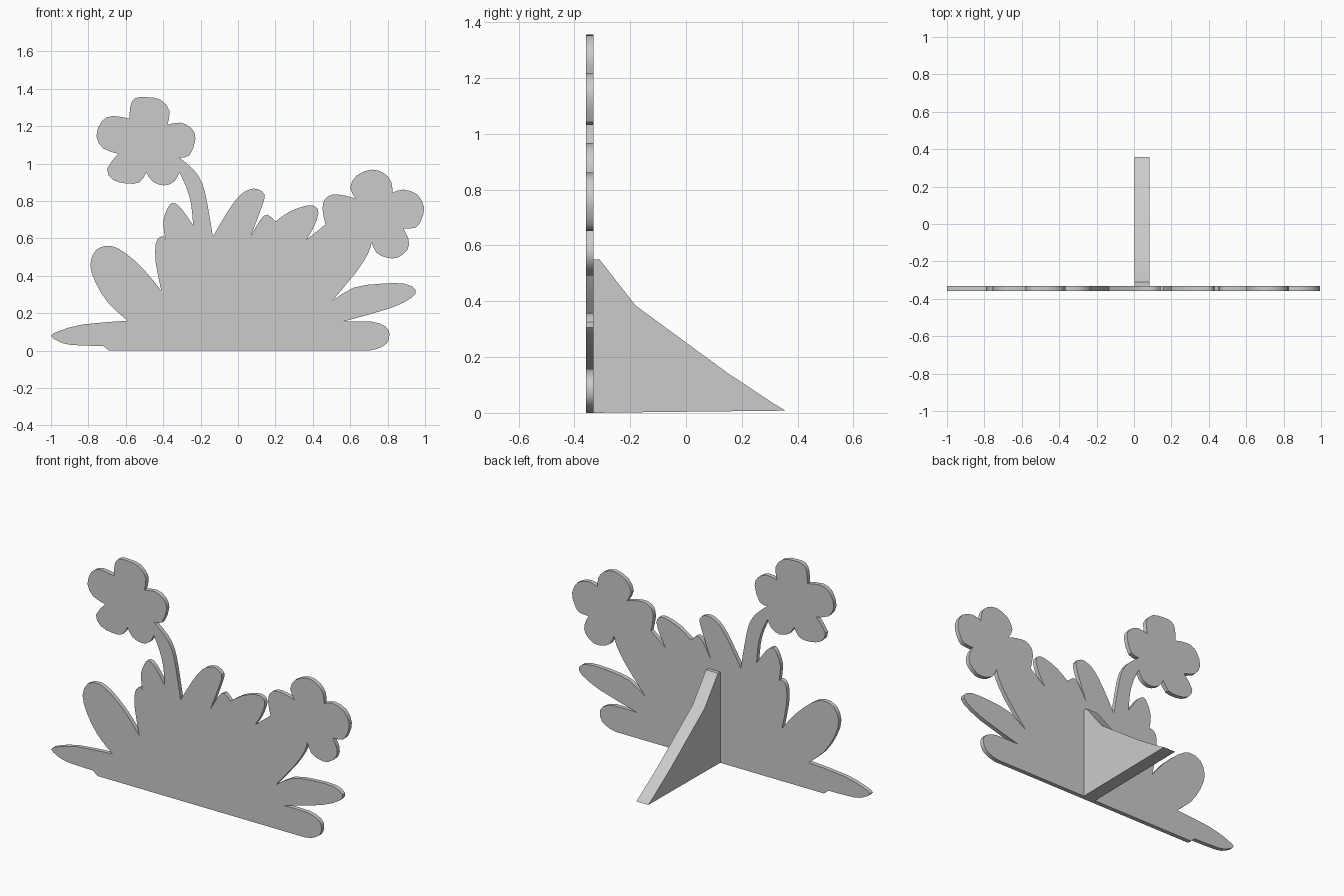
import bpy
import bmesh
import math
from mathutils import Vector

cube = bpy.data.objects.get("Cube")
if cube:
    bpy.data.objects.remove(cube, do_unlink=True)

# Single plain colour
grey = bpy.data.materials.new("plain_grey")
grey.use_nodes = True
colour = (0.6, 0.6, 0.6, 1.0)
grey.diffuse_color = colour
grey.node_tree.nodes["Principled BSDF"].inputs["Base Color"].default_value = colour


def extrude_profile(name, profile, offset):
    """Fill a closed profile, extrude it by offset and shade it smooth by angle."""
    bm = bmesh.new()
    face = bm.faces.new([bm.verts.new(p) for p in profile])
    result = bmesh.ops.extrude_face_region(bm, geom=[face], use_keep_orig=True)
    moved = [v for v in result["geom"] if isinstance(v, bmesh.types.BMVert)]
    bmesh.ops.translate(bm, verts=moved, vec=offset)
    bmesh.ops.recalc_face_normals(bm, faces=bm.faces[:])
    caps = [f for f in bm.faces if len(f.verts) > 4]
    bmesh.ops.triangulate(bm, faces=caps)
    mesh = bpy.data.meshes.new(name)
    bm.to_mesh(mesh)
    bm.free()
    mesh.materials.append(grey)
    obj = bpy.data.objects.new(name, mesh)
    bpy.context.collection.objects.link(obj)
    bpy.ops.object.select_all(action="DESELECT")
    obj.select_set(True)
    bpy.context.view_layer.objects.active = obj
    bpy.ops.object.shade_smooth_by_angle(angle=math.radians(35))
    return obj


# Outline starts at the lower left corner and runs clockwise
outline = [Vector((-.69, 0)), Vector((-.72, .025))]


def lobe(*points):
    """Continue the outline with a rounded lobe that ends in a sharp notch."""
    path = [outline[-1]] + [Vector(p) for p in points]
    path = [path[0]] + path + [path[-1]]
    for a, b, c, d in zip(path, path[1:], path[2:], path[3:]):
        for t in (0.5, 1.0):
            outline.append(0.5 * (2 * b + (c - a) * t
                                  + (2 * a - 5 * b + 4 * c - d) * t ** 2
                                  + (3 * b - a - 3 * c + d) * t ** 3))


# Leaves on the left
lobe((-.89, .03), (-.96, .05), (-1, .08), (-.955, .105), (-.83, .14), (-.59, .16))
lobe((-.69, .25), (-.76, .36), (-.79, .46), (-.757, .54), (-.68, .56),
     (-.6, .52), (-.5, .43), (-.41, .32))
lobe((-.44, .47), (-.44, .57), (-.42, .605), (-.395, .61), (-.388, .59))
lobe((-.4, .69), (-.377, .76), (-.35, .79), (-.307, .765), (-.24, .67))

# Tall flower: outer stem edge, five petals, inner stem edge
lobe((-.25, .78), (-.275, .87), (-.313, .952))
lobe((-.34, .905), (-.393, .883), (-.457, .904), (-.49, .952))
lobe((-.527, .9), (-.596, .893), (-.67, .914), (-.7, .973), (-.64, 1.053))
lobe((-.72, 1.08), (-.757, 1.145), (-.73, 1.225), (-.67, 1.255), (-.58, 1.24))
lobe((-.575, 1.31), (-.55, 1.35), (-.49, 1.355), (-.415, 1.342),
     (-.366, 1.283), (-.377, 1.208))
lobe((-.307, 1.219), (-.25, 1.19), (-.227, 1.134), (-.26, 1.043), (-.313, 1.032))
lobe((-.238, .968), (-.19, .893), (-.163, .78), (-.134, .61))

# Leaves in the middle
lobe((-.056, .743), (.008, .829), (.06, .861), (.104, .864), (.142, .834),
     (.126, .765), (.067, .61))
lobe((.12, .7), (.158, .727), (.2, .69))
lobe((.275, .743), (.366, .775), (.414, .77), (.43, .733), (.404, .658), (.366, .594))

# Low flower: petals and stem edge
lobe((.468, .674))
lobe((.452, .754), (.463, .807), (.505, .834), (.57, .829), (.628, .813))
lobe((.6, .872), (.634, .936), (.714, .968), (.783, .947), (.82, .9), (.826, .845))
lobe((.885, .861), (.96, .834), (.995, .765), (.98, .7), (.95, .658), (.885, .652))
lobe((.912, .594), (.906, .54), (.853, .497), (.794, .497), (.74, .524), (.714, .578))
lobe((.698, .524), (.634, .422), (.505, .267))

# Leaves on the right
lobe((.618, .337), (.767, .358), (.89, .358), (.95, .326), (.928, .283),
     (.81, .225), (.559, .155))
lobe((.714, .155), (.79, .128), (.81, .086), (.794, .037), (.746, .01), (.7, 0))

# Flat cut-out board
front, back = -.358, -.332
extrude_profile("flower_board", [(p.x, front, max(p.y, 0)) for p in outline],
                (0, back - front, 0))

# Support fin behind the board
fin = [(back, 0), (back, .55), (-.31, .55), (-.181, .385), (.149, .143),
       (.315, .033), (.357, .008), (-.1, .003)]
extrude_profile("support_fin", [(.003, y, z) for y, z in fin], (.08, 0, 0))
